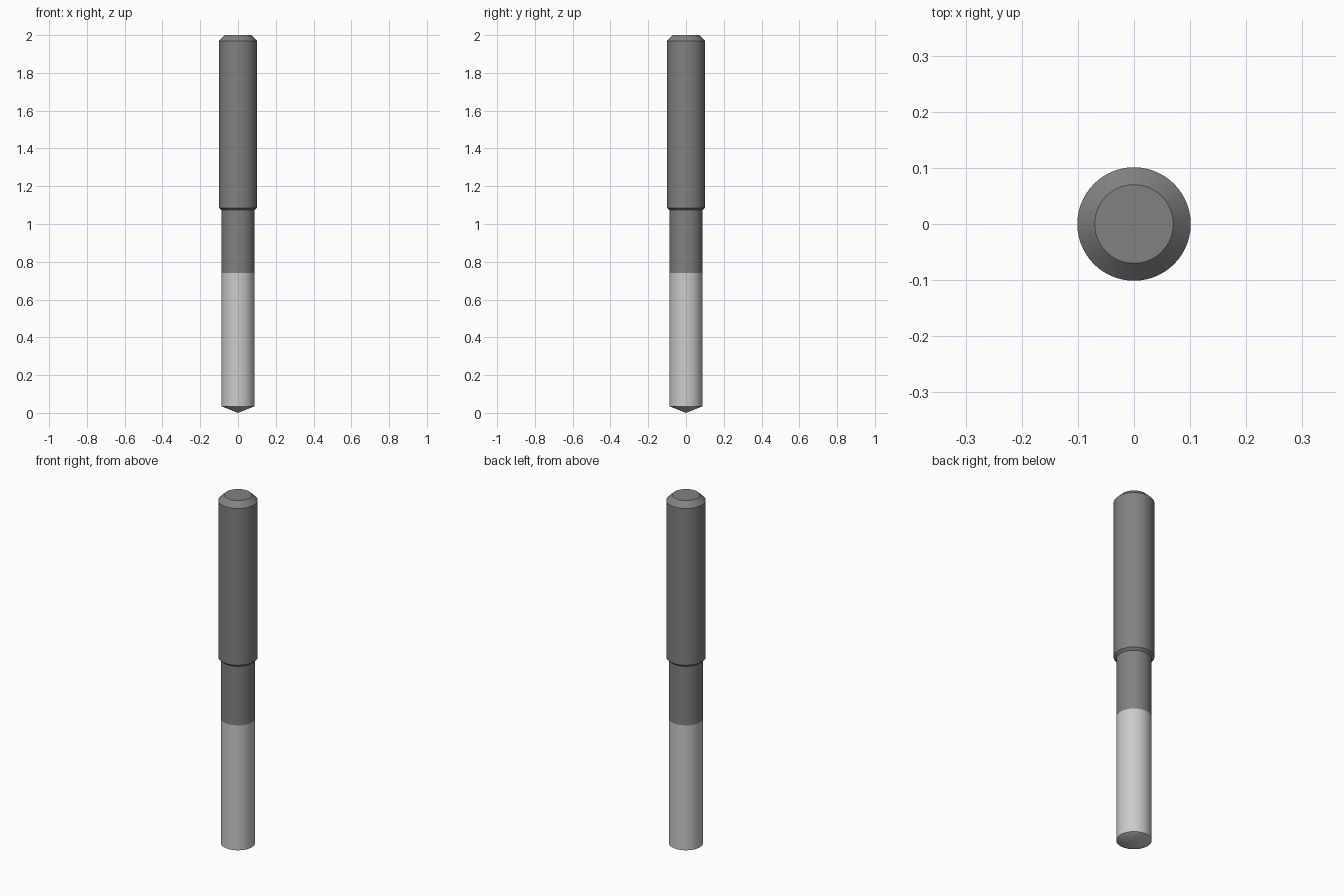
import bpy, bmesh, math

if "Cube" in bpy.data.objects:
    bpy.data.objects.remove(bpy.data.objects["Cube"])

SEGMENTS = 96


def material(name, value):
    m = bpy.data.materials.new(name)
    m.diffuse_color = (value, value, value, 1)
    m.use_nodes = True
    m.node_tree.nodes["Principled BSDF"].inputs["Base Color"].default_value = m.diffuse_color
    return m


def lathe(name, profile, mat):
    """Spin an (r, z) profile around the z axis."""
    bm = bmesh.new()
    verts = [bm.verts.new((r, 0, z)) for r, z in profile]
    edges = [bm.edges.new(pair) for pair in zip(verts, verts[1:])]
    bmesh.ops.spin(bm, geom=verts + edges, cent=(0, 0, 0), axis=(0, 0, 1),
                   angle=math.tau, steps=SEGMENTS, use_duplicate=False)
    bmesh.ops.remove_doubles(bm, verts=bm.verts, dist=1e-5)
    bmesh.ops.recalc_face_normals(bm, faces=bm.faces)
    mesh = bpy.data.meshes.new(name)
    bm.to_mesh(mesh)
    bm.free()
    mesh.materials.append(mat)
    obj = bpy.data.objects.new(name, mesh)
    bpy.context.collection.objects.link(obj)
    bpy.ops.object.select_all(action='DESELECT')
    obj.select_set(True)
    bpy.context.view_layer.objects.active = obj
    bpy.ops.object.shade_smooth_by_angle(angle=math.radians(20))
    return obj


dark = material("dark_steel", 0.22)
light = material("light_steel", 0.6)

R_SHANK, R_CUT = 0.101, 0.088

# Chamfered shank, tapering into the neck
lathe("shank_and_neck", [(R_CUT, 0.74), (R_CUT, 1.073), (R_SHANK, 1.085),
                         (R_SHANK, 1.97), (0.07, 2.0), (0, 2.0)], dark)

# Cutting length
lathe("cutting_body", [(R_CUT, 0.035), (R_CUT, 0.74)], light)

# Conical drill point
lathe("drill_point", [(0, 0), (R_CUT, 0.035)], light)
